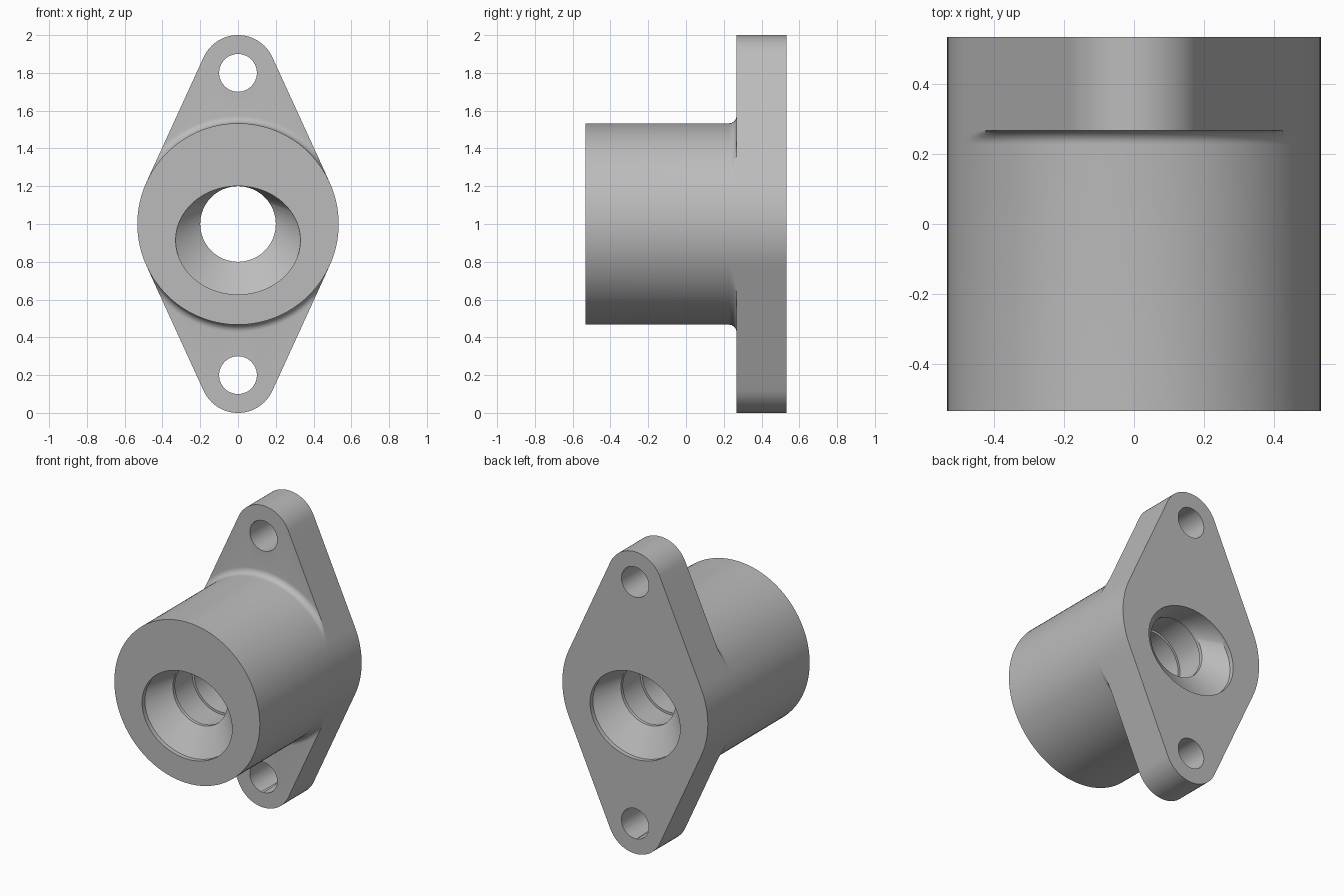
import bpy, bmesh, math
from mathutils import Vector

cube = bpy.data.objects.get("Cube")
if cube:
    bpy.data.objects.remove(cube, do_unlink=True)

BODY_R, TIP_R, BORE_R, HOLE_R = 0.533, 0.2, 0.2, 0.1
TIP_D, MID_Z = 0.8, 1.0
FRONT, STEP, BACK = -0.533, 0.267, 0.533
FILLET = 0.04

metal = bpy.data.materials.new("grey metal")
metal.use_nodes = True
GREY = (0.5, 0.5, 0.5, 1)
metal.diffuse_color = GREY
metal.node_tree.nodes["Principled BSDF"].inputs["Base Color"].default_value = GREY


def flange_outline():
    """Diamond outline: a large circle joined to two tip circles by tangents."""
    a = math.asin((BODY_R - TIP_R) / TIP_D)
    c, s = math.cos(a), math.sin(a)
    low = Vector((BODY_R * c, BODY_R * s))
    high = Vector((TIP_R * c, TIP_D + TIP_R * s))
    quarter = [Vector((BODY_R * math.cos(a * i / 8), BODY_R * math.sin(a * i / 8))) for i in range(8)]
    quarter += [low.lerp(high, i / 20) for i in range(20)]
    for i in range(13):
        t = a + (math.pi / 2 - a) * i / 12
        quarter.append(Vector((TIP_R * math.cos(t), TIP_D + TIP_R * math.sin(t))))
    half = quarter + [Vector((-p.x, p.y)) for p in reversed(quarter[:-1])]
    return half + [-p for p in half[1:-1]]


outline = flange_outline()


def clipped(radius):
    """Circle trimmed to the flange outline."""
    return [p * min(1, radius / p.length) for p in outline]


def circle(radius):
    return [p.normalized() * radius for p in outline]


def mouth():
    """Wide opening, level with the bore at its top."""
    return [Vector((d.x * 0.33, d.y * 0.287 - 0.086)) for d in circle(1)]


# Outside: barrel, fillet and flange
rings = [(FRONT, circle(BODY_R))]
for i in range(9):
    t = math.pi / 2 * i / 8
    rings.append((STEP - FILLET + FILLET * math.sin(t), clipped(BODY_R + FILLET * (1 - math.cos(t)))))
rings += [(STEP, outline), (BACK, outline)]

# Inside: flared mouth, bore and a shallow groove at each end
inside = [(0, mouth()), (0.03, mouth()), (0.137, circle(BORE_R)), (0.16, circle(BORE_R)),
          (0.16, circle(BORE_R + 0.015)), (0.36, circle(BORE_R + 0.015)), (0.36, circle(BORE_R))]
rings += [(BACK - d, ring) for d, ring in inside]
rings += [(FRONT + d, ring) for d, ring in reversed(inside)]

bm = bmesh.new()
loops = [[bm.verts.new((p.x, y, MID_Z + p.y)) for p in ring] for y, ring in rings]
for k, loop in enumerate(loops):
    after = loops[(k + 1) % len(loops)]
    for i in range(len(loop)):
        j = (i + 1) % len(loop)
        bm.faces.new((loop[i], loop[j], after[j], after[i]))
bmesh.ops.remove_doubles(bm, verts=bm.verts, dist=0.0002)
bmesh.ops.recalc_face_normals(bm, faces=bm.faces)
mesh = bpy.data.meshes.new("flanged_housing")
bm.to_mesh(mesh)
bm.free()
mesh.materials.append(metal)
housing = bpy.data.objects.new("flanged_housing", mesh)
bpy.context.collection.objects.link(housing)

# Bolt holes
for side in (-1, 1):
    bpy.ops.mesh.primitive_cylinder_add(vertices=48, radius=HOLE_R, depth=0.6,
                                        location=(0, 0.4, MID_Z + side * TIP_D),
                                        rotation=(math.pi / 2, 0, 0))
    cutter = bpy.context.object
    cutter.name = "upper_hole_cutter" if side > 0 else "lower_hole_cutter"
    cutter.data.materials.append(metal)
    cutter.hide_render = True
    cut = housing.modifiers.new("bolt_hole", "BOOLEAN")
    cut.operation, cut.solver, cut.object = "DIFFERENCE", "EXACT", cutter
    bpy.ops.object.select_all(action="DESELECT")
    housing.select_set(True)
    bpy.context.view_layer.objects.active = housing
    bpy.ops.object.modifier_apply(modifier=cut.name)
    bpy.data.objects.remove(cutter, do_unlink=True)

bpy.ops.object.shade_smooth_by_angle(angle=math.radians(30))
